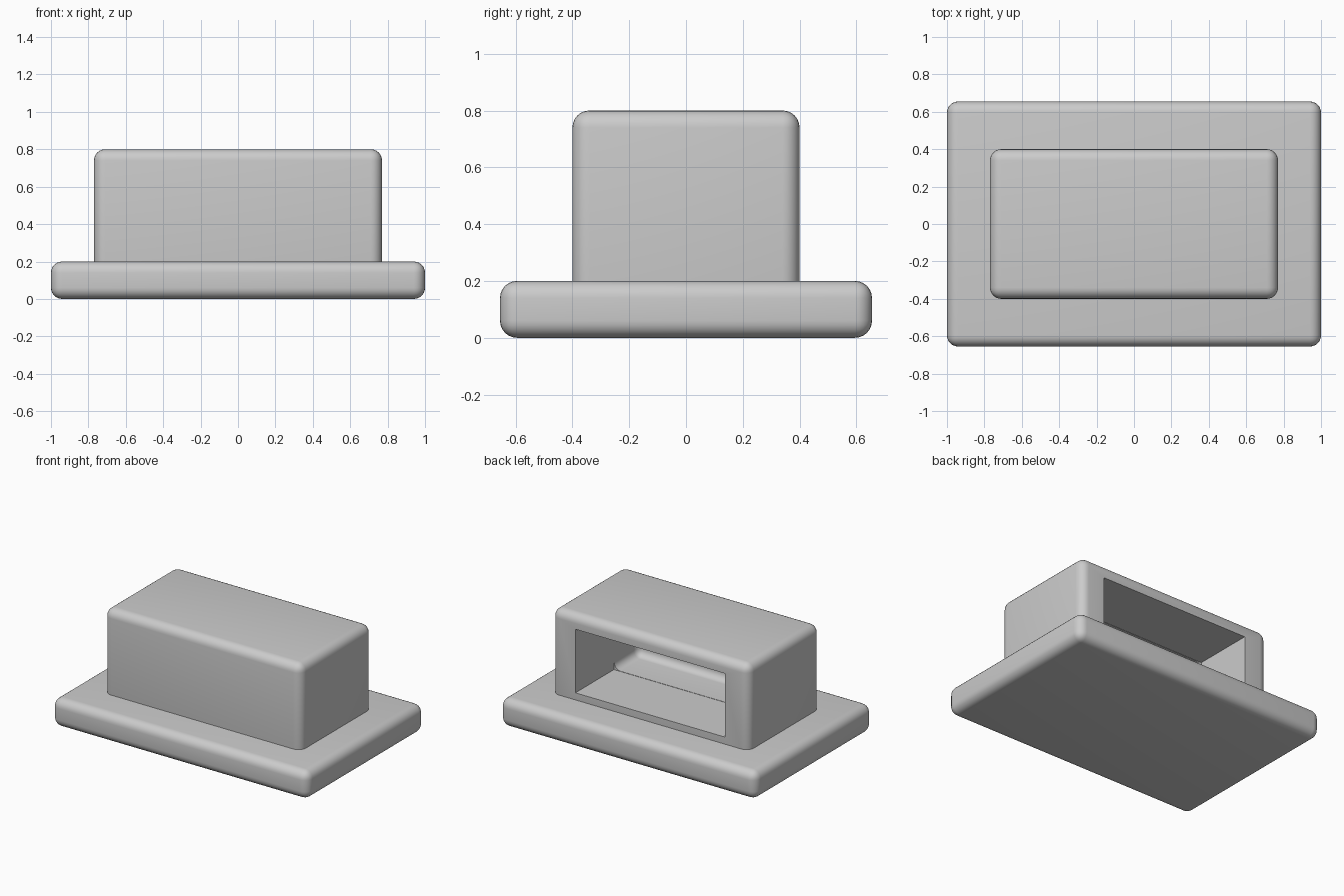
import bpy
import bmesh

default = bpy.data.objects.get("Cube")
if default:
    bpy.data.objects.remove(default, do_unlink=True)

grey = bpy.data.materials.new("light_grey")
grey.use_nodes = True
colour = (0.6, 0.6, 0.6, 1)
grey.diffuse_color = colour
grey.node_tree.nodes["Principled BSDF"].inputs["Base Color"].default_value = colour


def box(name, low, high, radius=0.0):
    """Box between two corners, with optional rounded edges."""
    bm = bmesh.new()
    bmesh.ops.create_cube(bm, size=1)
    for v in bm.verts:
        for i in range(3):
            v.co[i] = low[i] if v.co[i] < 0 else high[i]
    if radius:
        bmesh.ops.bevel(bm, geom=bm.edges[:], offset=radius, segments=6,
                        profile=0.5, affect='EDGES')
    mesh = bpy.data.meshes.new(name)
    bm.to_mesh(mesh)
    bm.free()
    mesh.materials.append(grey)
    obj = bpy.data.objects.new(name, mesh)
    bpy.context.collection.objects.link(obj)
    return obj


def smooth(obj):
    bpy.ops.object.select_all(action='DESELECT')
    obj.select_set(True)
    bpy.context.view_layer.objects.active = obj
    bpy.ops.object.shade_smooth_by_angle()


# Rounded base plate and the housing sunk into it
base = box("base_plate", (-1, -0.655, 0), (1, 0.655, 0.2), 0.06)
body = box("housing", (-0.77, -0.4, 0.1), (0.77, 0.4, 0.8), 0.06)

# Rounded pocket inside, reached by a sharp-edged opening in the back
pocket = box("pocket_cutter", (-0.582, -0.3, 0.252), (0.582, 0.3, 0.697), 0.05)
opening = box("opening_cutter", (-0.584, -0.03, 0.25), (0.584, 0.6, 0.699))
for cutter in (pocket, opening):
    cutter.hide_render = True
    cutter.hide_viewport = True
    cut = body.modifiers.new(cutter.name, 'BOOLEAN')
    cut.operation = 'DIFFERENCE'
    cut.solver = 'EXACT'
    cut.object = cutter

# Apply the cuts and drop the cutters
depsgraph = bpy.context.evaluated_depsgraph_get()
carved = bpy.data.meshes.new_from_object(body.evaluated_get(depsgraph))
body.modifiers.clear()
body.data = carved
for cutter in (pocket, opening):
    bpy.data.objects.remove(cutter, do_unlink=True)

for part in (base, body):
    smooth(part)
